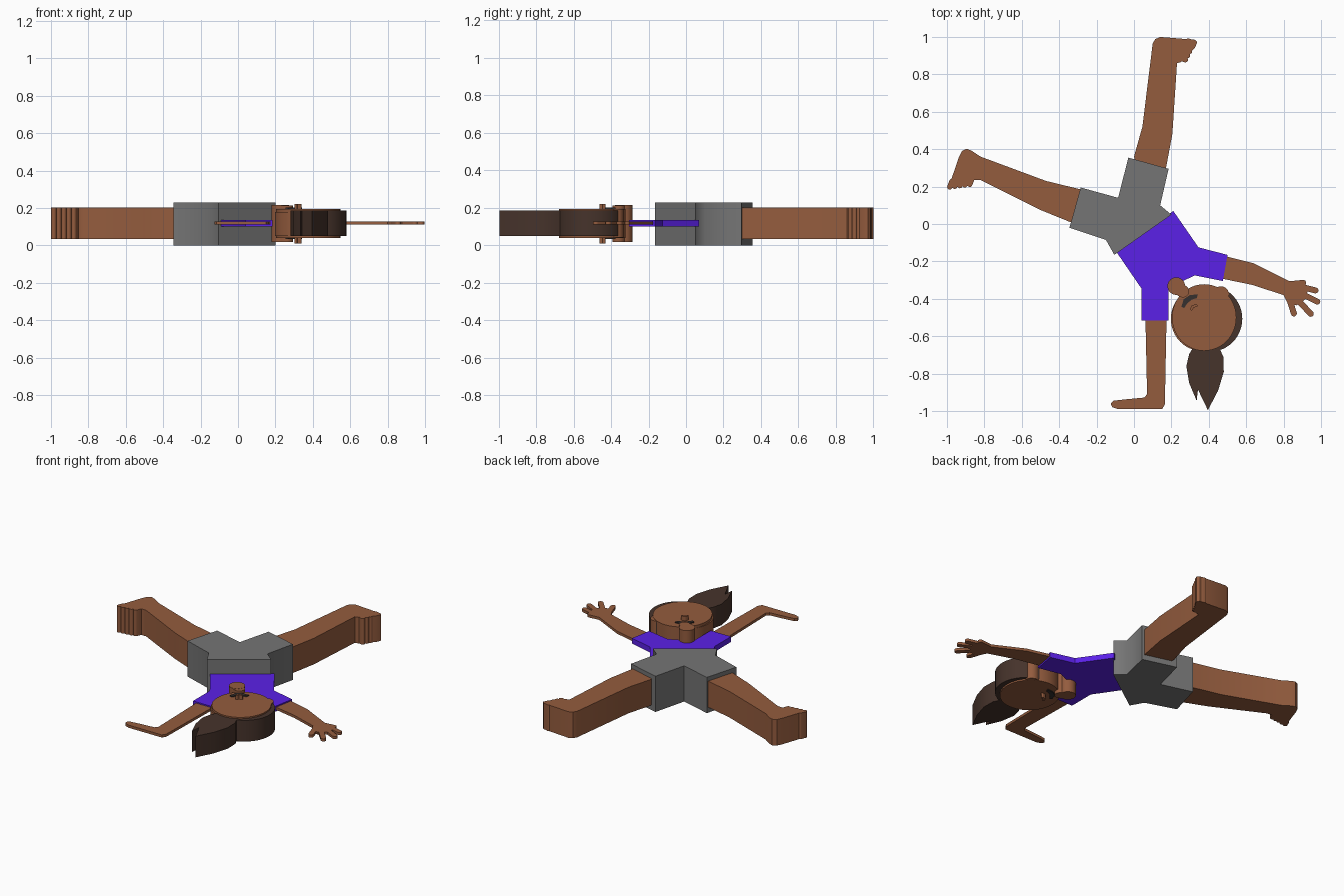
import bpy, bmesh
from math import cos, sin, pi, radians
from mathutils import Vector

if "Cube" in bpy.data.objects:
    bpy.data.objects.remove(bpy.data.objects["Cube"], do_unlink=True)


def material(name, rgb):
    mat = bpy.data.materials.new(name)
    mat.use_nodes = True
    mat.diffuse_color = (*rgb, 1)
    mat.node_tree.nodes["Principled BSDF"].inputs["Base Color"].default_value = (*rgb, 1)
    return mat


skin = material("brown skin", (0.296, 0.107, 0.048))
purple = material("purple cloth", (0.105, 0.015, 0.8))
grey = material("grey cloth", (0.178, 0.178, 0.178))
dark_hair = material("dark brown hair", (0.061, 0.033, 0.024))
eye_dark = material("dark eye", (0.036, 0.03, 0.028))


def finish(name, bm, mat, smooth=35):
    """Turn a bmesh into a smooth-sided object."""
    bmesh.ops.recalc_face_normals(bm, faces=bm.faces)
    mesh = bpy.data.meshes.new(name)
    bm.to_mesh(mesh)
    bm.free()
    mesh.materials.append(mat)
    obj = bpy.data.objects.new(name, mesh)
    bpy.context.collection.objects.link(obj)
    bpy.ops.object.select_all(action="DESELECT")
    obj.select_set(True)
    bpy.context.view_layer.objects.active = obj
    bpy.ops.object.shade_smooth_by_angle(angle=radians(smooth))


def add_prism(bm, outline, low, high):
    """Extrude a flat outline from low to high."""
    face = bm.faces.new([bm.verts.new((x, y, low)) for x, y in outline])
    raised = bmesh.ops.extrude_face_region(bm, geom=[face])["geom"]
    for v in raised:
        if isinstance(v, bmesh.types.BMVert):
            v.co.z = high
    # Keep the lower cap so that the part is closed
    if not face.is_valid:
        bm.faces.new([v for v in bm.verts if v.co.z == low])


def slab(name, outline, depth, mat, smooth=35):
    bm = bmesh.new()
    add_prism(bm, outline, *depth)
    finish(name, bm, mat, smooth)


def oval(x, y, rx, ry, steps=48):
    return [(x + rx * cos(2 * pi * i / steps), y + ry * sin(2 * pi * i / steps))
            for i in range(steps)]


def pill(start, end, radius, steps=8):
    """Rounded bar outline between two points."""
    a, b = Vector(start), Vector(end)
    along = (b - a).normalized() * radius
    side = Vector((along.y, -along.x))
    arc = [pi * i / steps for i in range(steps + 1)]
    return ([b + side * cos(t) + along * sin(t) for t in arc]
            + [a - side * cos(t) - along * sin(t) for t in arc])


def pills(name, bars, radius, depth, mat):
    bm = bmesh.new()
    for start, end in bars:
        add_prism(bm, pill(start, end, radius), *depth)
    finish(name, bm, mat)


# Layer depths
SHORTS, LEG, SHIRT, ARM = (0, 0.23), (0.035, 0.203), (0.1, 0.135), (0.11, 0.127)
HEAD, HAIR = (0.04, 0.195), (0.05, 0.186)

# Clothes
slab("shorts", [(-.03, .355), (.185, .295), (.14, .1), (.2, .05),
                (-.105, -.165), (-.15, -.085), (-.345, -.02),
                (-.285, .195), (-.085, .14)], SHORTS, grey, 75)
slab("shirt", [(.21, .07), (.345, -.125), (.5, -.165), (.475, -.305),
               (.325, -.275), (.25, -.31), (.185, -.35), (.185, -.515),
               (.04, -.515), (.04, -.345), (-.09, -.155)], SHIRT, purple)

# Legs, each with a row of toes
slab("left_leg", [(.04, .2), (0, .36), (.045, .52), (.1, .965), (.113, .988),
                  (.14, 1), (.325, .985), (.338, .972), (.325, .94),
                  (.25, .865), (.23, .86), (.205, .48), (.16, .24)], LEG, skin)
slab("right_leg", [(-.16, .16), (-.285, .185), (-.47, .23), (-.82, .36),
                   (-.87, .393), (-.895, .402), (-.92, .39), (-.935, .36),
                   (-.99, .2), (-.885, .215), (-.855, .235),
                   (-.82, .235), (-.5, .075), (-.34, .01), (-.18, 0)], LEG, skin)


def toes(name, first, last, direction):
    a, b, push = Vector(first), Vector(last), Vector(direction)
    spots = [a.lerp(b, i / 4) for i in range(5)]
    pills(name, [(p - push, p) for p in spots], .014, LEG, skin)


toes("left_toes", (.32, .968), (.275, .878), (.03, -.01))
toes("right_toes", (-.985, .198), (-.878, .212), (-.012, -.03))

# Planted arm with a flat hand
slab("right_arm", [(.06, -.45), (.175, -.45), (.165, -.965), (.15, -.99),
                   (-.085, -.99), (-.115, -.98), (-.125, -.962),
                   (-.11, -.945), (-.05, -.938), (.055, -.928), (.07, -.91)],
     ARM, skin)

# Free arm with spread fingers
slab("left_arm", [(.46, -.17), (.5, -.175), (.64, -.21), (.83, -.305),
                  (.9, -.31), (.93, -.345), (.92, -.4), (.87, -.435),
                  (.82, -.42), (.8, -.38), (.63, -.325), (.46, -.29)], ARM, skin)
pills("left_fingers", [((.87, -.33), (.97, -.355)), ((.87, -.36), (.98, -.415)),
                       ((.86, -.39), (.945, -.48)), ((.83, -.4), (.855, -.478)),
                       ((.83, -.322), (.905, -.315))],
      .016, ARM, skin)

# Head, face and ears
slab("head", oval(.375, -.5, .172, .178), HEAD, skin)
slab("jaw", oval(.365, -.507, .168, .172), (.05, .178), skin)
slab("near_ear", oval(.226, -.332, .047, .047, 24), (.018, .215), skin)
slab("near_ear_lobe", pill((.235, -.345), (.262, -.36), .033), (.018, .214), skin)
slab("far_ear", oval(.465, -.375, .042, .042, 24), (.042, .193), skin)
slab("eye", [(.253, -.442), (.266, -.402), (.298, -.38), (.342, -.376),
             (.336, -.396), (.307, -.405), (.284, -.426), (.268, -.45)],
     (.033, .202), eye_dark)
pills("nose", [((.308, -.455), (.314, -.44)), ((.314, -.44), (.332, -.437))],
      .007, (.01, .222), skin)

# Hair behind the far side of the head, and ponytail
slab("hair_back", oval(.409, -.507, .17, .175), HAIR, dark_hair)
slab("ponytail", [(.33, -.64), (.295, -.695), (.28, -.76), (.295, -.85),
                  (.335, -.945), (.342, -.885), (.395, -.995), (.45, -.89),
                  (.48, -.79), (.478, -.71), (.445, -.64)], HAIR, dark_hair)
